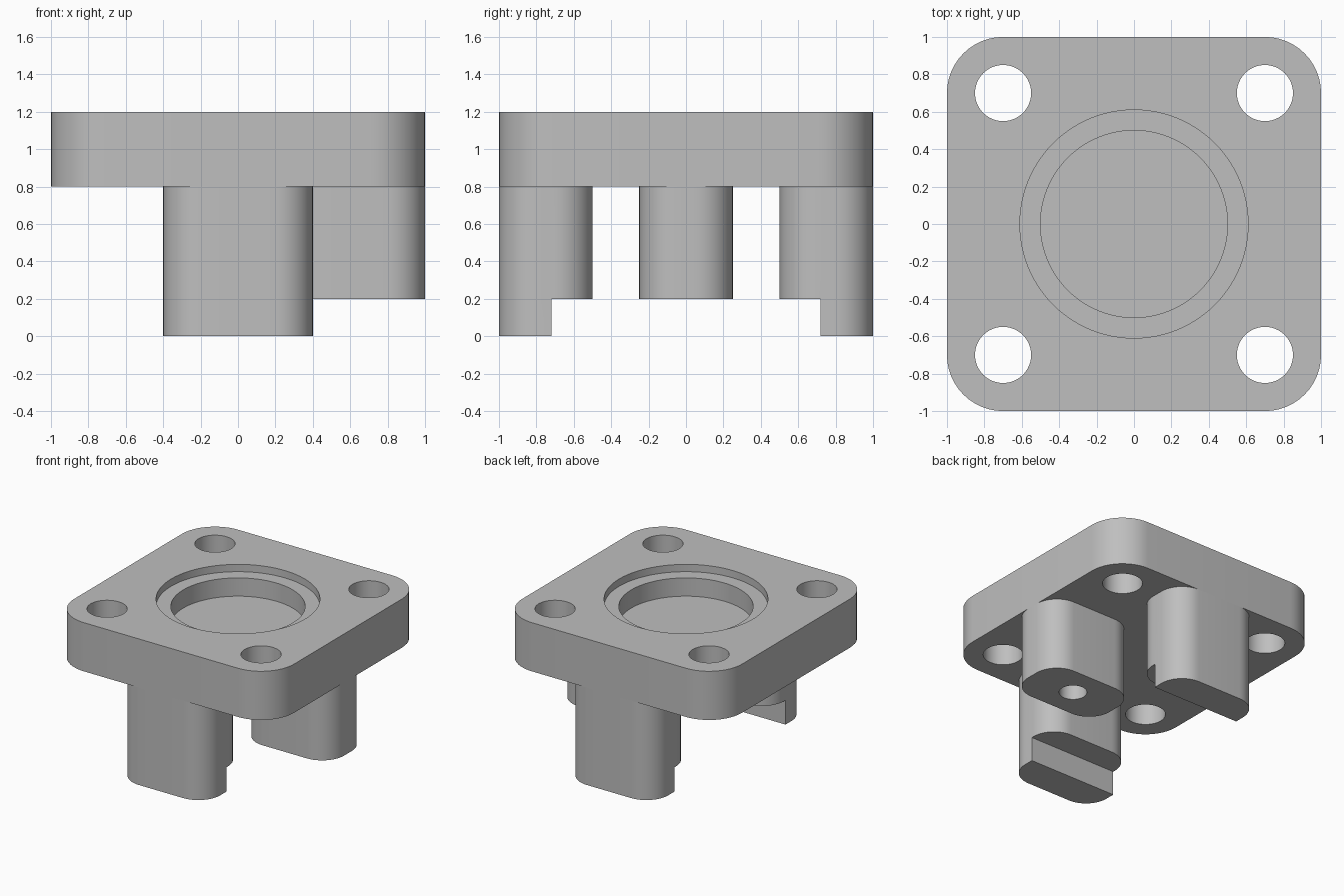
import bpy, bmesh, math

# Remove the default cube
cube = bpy.data.objects.get("Cube")
if cube:
    bpy.data.objects.remove(cube, do_unlink=True)

# Single grey material
grey = bpy.data.materials.new("machined_grey")
grey.use_nodes = True
colour = (0.52, 0.52, 0.52, 1)
grey.diffuse_color = colour
grey.node_tree.nodes["Principled BSDF"].inputs["Base Color"].default_value = colour


def rounded_outline(cx, cy, width, depth, radius, steps=12):
    """Counter-clockwise outline of a rectangle with rounded corners."""
    points = []
    for i, (sx, sy) in enumerate([(1, 1), (-1, 1), (-1, -1), (1, -1)]):
        ox = cx + sx * (width / 2 - radius)
        oy = cy + sy * (depth / 2 - radius)
        for k in range(steps + 1):
            a = math.pi / 2 * (i + k / steps)
            points.append((ox + radius * math.cos(a), oy + radius * math.sin(a)))
    return points


def circle_outline(cx, cy, radius, steps=64):
    angles = [math.tau * k / steps for k in range(steps)]
    return [(cx + radius * math.cos(a), cy + radius * math.sin(a)) for a in angles]


def box_outline(x0, x1, y0, y1):
    return [(x0, y0), (x1, y0), (x1, y1), (x0, y1)]


def prism(name, outline, z0, z1):
    """Extrude an outline straight up into a solid."""
    bm = bmesh.new()
    base = bm.faces.new([bm.verts.new((x, y, z0)) for x, y in outline])
    grown = bmesh.ops.extrude_face_region(bm, geom=[base])
    top = [v for v in grown["geom"] if isinstance(v, bmesh.types.BMVert)]
    bmesh.ops.translate(bm, verts=top, vec=(0, 0, z1 - z0))
    bmesh.ops.recalc_face_normals(bm, faces=bm.faces)
    mesh = bpy.data.meshes.new(name)
    bm.to_mesh(mesh)
    bm.free()
    mesh.materials.append(grey)
    obj = bpy.data.objects.new(name, mesh)
    bpy.context.collection.objects.link(obj)
    return obj


def select_only(obj):
    bpy.ops.object.select_all(action='DESELECT')
    obj.select_set(True)
    bpy.context.view_layer.objects.active = obj


def cut(obj, outline, z0, z1):
    """Subtract a prism from the part, then discard the cutter."""
    cutter = prism("cutter", outline, z0, z1)
    cutter.hide_render = True
    mod = obj.modifiers.new("cut", 'BOOLEAN')
    mod.operation = 'DIFFERENCE'
    mod.solver = 'EXACT'
    mod.object = cutter
    select_only(obj)
    bpy.ops.object.modifier_apply(modifier=mod.name)
    bpy.data.objects.remove(cutter, do_unlink=True)


def finish(obj):
    select_only(obj)
    bpy.ops.object.shade_smooth_by_angle(angle=math.radians(30))


PLATE_BOTTOM, PLATE_TOP = 0.8, 1.2

# Top plate with corner holes and a stepped round recess
plate = prism("top_plate", rounded_outline(0, 0, 2, 2, 0.3), PLATE_BOTTOM, PLATE_TOP)
for sx in (-1, 1):
    for sy in (-1, 1):
        cut(plate, circle_outline(0.7 * sx, 0.7 * sy, 0.15), 0.7, 1.3)
cut(plate, circle_outline(0, 0, 0.61, 96), 1.14, 1.3)
cut(plate, circle_outline(0, 0, 0.5, 96), 0.99, 1.3)
finish(plate)

# Front and back legs, notched along their inner lower edge
for name, side in (("front_leg", -1), ("back_leg", 1)):
    leg = prism(name, rounded_outline(0, 0.75 * side, 0.8, 0.5, 0.2), 0, PLATE_BOTTOM)
    y0, y1 = sorted((0.4 * side, 0.72 * side))
    cut(leg, box_outline(-0.5, 0.5, y0, y1), -0.1, 0.2)
    finish(leg)

# Shorter side leg with a bolt hole in its underside
side_leg = prism("left_leg", rounded_outline(0.6, 0, 0.8, 0.5, 0.2), 0.2, PLATE_BOTTOM)
cut(side_leg, circle_outline(0.6, 0, 0.105, 48), 0.1, 0.7)
finish(side_leg)
